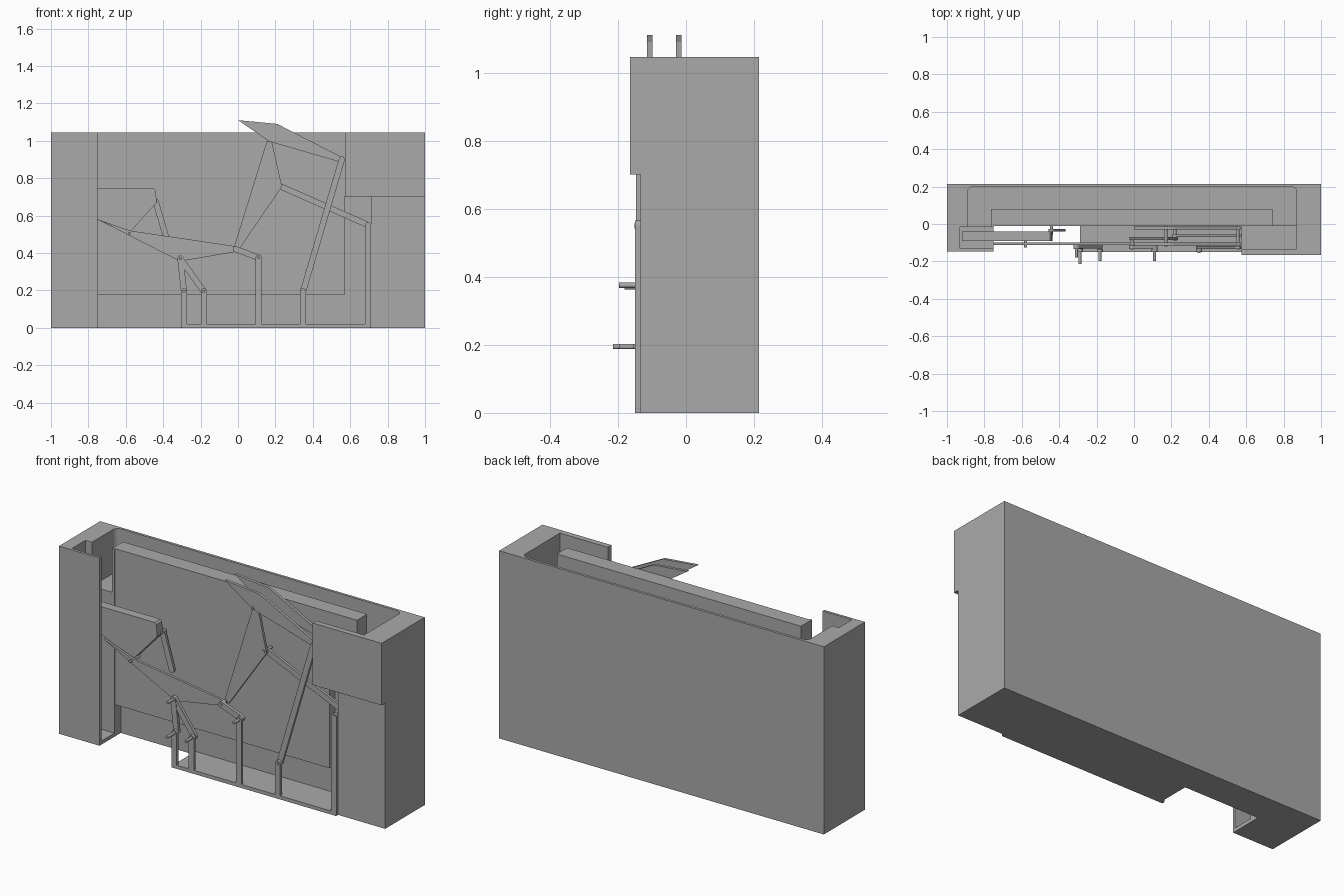
import bpy, bmesh, math
from mathutils import Vector

cube = bpy.data.objects.get("Cube")
if cube:
    bpy.data.objects.remove(cube, do_unlink=True)

GREY = (0.4, 0.4, 0.4, 1)
grey = bpy.data.materials.new("plain grey")
grey.use_nodes = True
grey.diffuse_color = GREY
grey.node_tree.nodes["Principled BSDF"].inputs["Base Color"].default_value = GREY


def prism(name, pts, lo, hi, axis="y", round_back=0):
    """Extrude a profile between lo and hi, along y (xz points) or z (xy points)."""
    bm = bmesh.new()
    place = (lambda p: (p[0], lo, p[1])) if axis == "y" else (lambda p: (p[0], p[1], lo))
    face = bm.faces.new([bm.verts.new(place(p)) for p in pts])
    grown = bmesh.ops.extrude_face_region(bm, geom=[face])["geom"]
    step = Vector((0, hi - lo, 0)) if axis == "y" else Vector((0, 0, hi - lo))
    bmesh.ops.translate(bm, vec=step, verts=[v for v in grown if isinstance(v, bmesh.types.BMVert)])
    if round_back:
        corners = [e for e in bm.edges if all(v.co.y > 0.19 for v in e.verts)
                   and abs(e.verts[0].co.z - e.verts[1].co.z) > 0.1]
        bmesh.ops.bevel(bm, geom=corners, offset=round_back, segments=5, profile=0.5, affect="EDGES")
    bmesh.ops.recalc_face_normals(bm, faces=bm.faces[:])
    mesh = bpy.data.meshes.new(name)
    bm.to_mesh(mesh)
    bm.free()
    mesh.materials.append(grey)
    ob = bpy.data.objects.new(name, mesh)
    bpy.context.collection.objects.link(ob)
    return ob


def box(name, x0, x1, y0, y1, z0, z1):
    return prism(name, [(x0, z0), (x1, z0), (x1, z1), (x0, z1)], y0, y1)


def link(name, a, b, y0, y1, r=0.016):
    """Bar with round ends joining two pivots."""
    ang = math.atan2(b[1] - a[1], b[0] - a[0])
    pts = []
    for c, start in ((b, ang - math.pi / 2), (a, ang + math.pi / 2)):
        pts += [(c[0] + r * math.cos(start + math.pi * i / 8),
                 c[1] + r * math.sin(start + math.pi * i / 8)) for i in range(9)]
    return prism(name, pts, y0, y1)


def pin(name, p, y0, y1, r=0.008):
    return prism(name, [(p[0] + r * math.cos(math.tau * i / 12),
                         p[1] + r * math.sin(math.tau * i / 12)) for i in range(12)], y0, y1)


# Housing carved from one block
TOP = 1.045
housing = box("housing", -1, 1, -0.165, 0.215, 0, TOP)
cutters = [
    box("front_opening", -0.75, 0.575, -1, -0.01, 0.175, 2),
    box("lower_recess", -0.75, 0.575, -1, 0.04, 0.02, 0.176),
    box("floor_notch", -0.75, -0.29, -1, 0.04, -1, 0.1),
    box("side_recess", 0.57, 0.71, -1, 0.04, 0.02, 0.7),
    box("right_trim", 0.71, 2, -1, -0.133, -1, 0.7),
    box("left_trim", -2, -0.75, -1, -0.147, -1, 2),
    box("floor_trim", -0.76, 0.72, -1, -0.149, -1, 0.05),
    box("left_pocket", -0.93, -0.74, -0.132, -0.015, 0.02, 2),
    box("right_pocket", 0.56, 0.87, -0.133, -0.01, 0.72, 2),
    prism("channel", [(-0.89, -0.02), (-0.765, -0.02), (-0.765, 0.08), (0.74, 0.08), (0.74, -0.02),
                      (0.87, -0.02), (0.87, 0.2), (-0.89, 0.2)], 0.8, 2, "z", 0.03),
]
for c in cutters:
    c.hide_render = True
    m = housing.modifiers.new(c.name, "BOOLEAN")
    m.operation, m.object, m.solver = "DIFFERENCE", c, "EXACT"
bpy.context.view_layer.update()
graph = bpy.context.evaluated_depsgraph_get()
carved = bpy.data.meshes.new_from_object(housing.evaluated_get(graph))
housing.modifiers.clear()
housing.data = carved
for c in cutters:
    bpy.data.objects.remove(c, do_unlink=True)

# Front comb: bottom rail and upright posts
box("comb_rail", -0.305, 0.71, -0.15, -0.133, 0, 0.02)
for i, (x, z) in enumerate([(-0.289, 0.195), (-0.183, 0.195), (0.11, 0.375), (0.348, 0.195), (0.695, 0.55)]):
    link(f"post_{i}", (x, 0.016), (x, z), -0.15, -0.134)

# Left tray and its rocker plates
tray = [(-0.92, 0.745), (-0.92, 0.66), (-0.6, 0.505), (-0.57, 0.52), (-0.435, 0.67), (-0.44, 0.735), (-0.45, 0.745)]
prism("tray", tray, -0.09, -0.04)
prism("rocker_plate", [(-0.75, 0.58), (-0.31, 0.355), (-0.02, 0.405), (0.0, 0.43), (-0.02, 0.437), (-0.58, 0.52)],
      -0.112, -0.098)
link("tray_link", (-0.44, 0.675), (-0.383, 0.48), -0.04, -0.026)
link("crank_left", (-0.308, 0.37), (-0.289, 0.195), -0.133, -0.115)
link("crank_right", (-0.308, 0.37), (-0.183, 0.195), -0.13, -0.112)
link("short_link", (-0.012, 0.42), (0.11, 0.375), -0.133, -0.115)

# Lifting arm, twin scoop plates and long bars
prism("lifting_arm", [(-0.025, 0.42), (0.0, 0.41), (0.235, 0.755), (0.18, 1.0), (0.155, 1.0)], -0.085, -0.07)
for side, y in (("front", -0.115), ("back", -0.029)):
    prism(f"scoop_{side}", [(0.0, 1.11), (0.17, 0.995), (0.55, 0.885), (0.57, 0.905), (0.21, 1.09)], y, y + 0.016)
link("long_bar", (0.555, 0.9), (0.348, 0.195), -0.133, -0.118)
link("cross_bar", (0.218, 0.76), (0.695, 0.55), -0.07, -0.055)

# Pivot pins
pins = [(-0.289, 0.195, -0.215, -0.11), (-0.183, 0.195, -0.197, -0.11), (-0.308, 0.37, -0.18, -0.098),
        (0.11, 0.375, -0.197, -0.11), (0.348, 0.195, -0.155, -0.11), (-0.58, 0.505, -0.125, -0.04),
        (-0.44, 0.675, -0.06, -0.005), (-0.012, 0.42, -0.137, -0.07), (0.17, 1.0, -0.12, -0.01),
        (0.218, 0.76, -0.09, -0.02), (0.555, 0.9, -0.137, -0.01), (0.695, 0.55, -0.152, -0.05)]
for i, (x, z, y0, y1) in enumerate(pins):
    pin(f"pivot_pin_{i}", (x, z), y0, y1)
